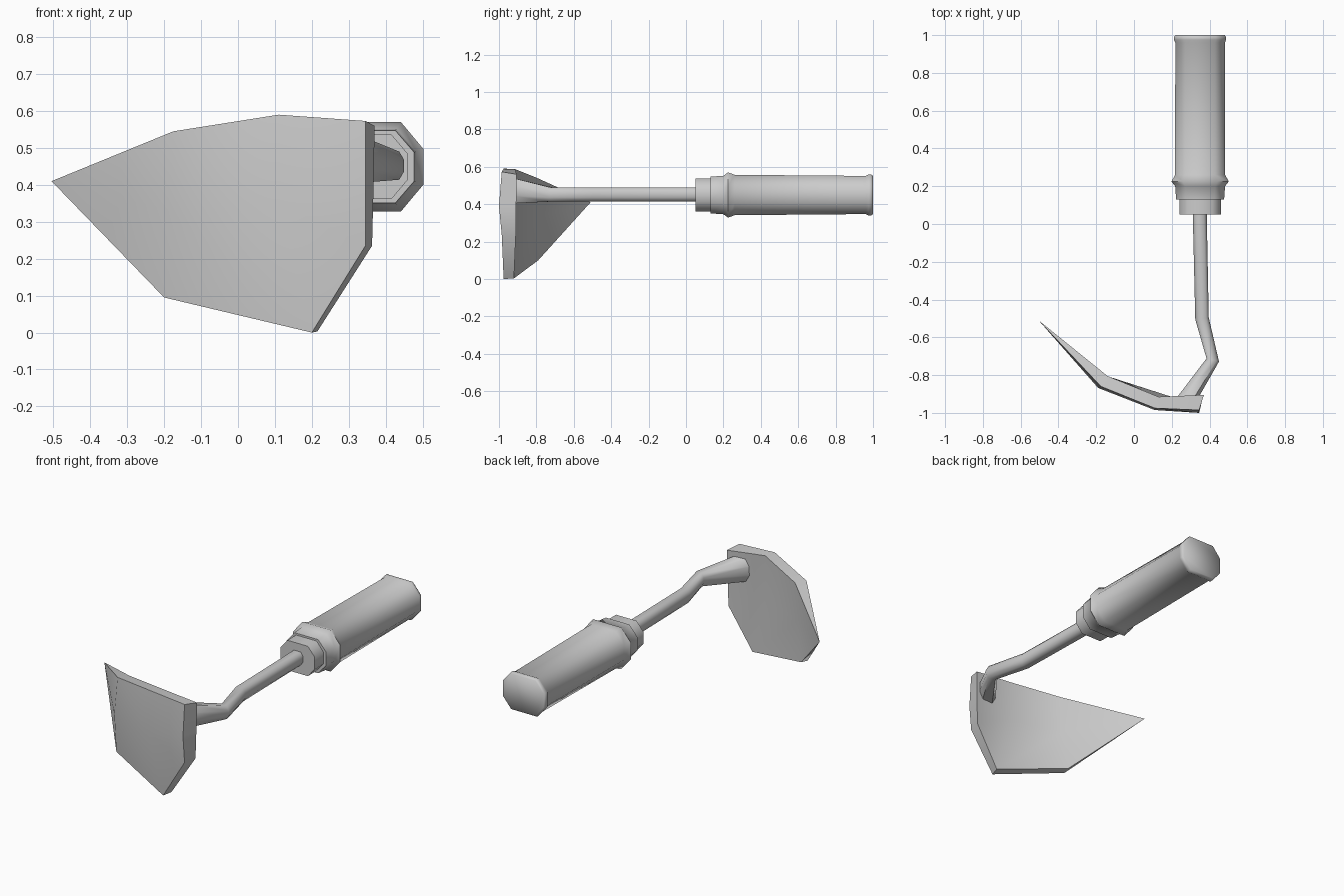
import bpy, bmesh
from mathutils import Vector
from math import radians

if "Cube" in bpy.data.objects:
    bpy.data.objects.remove(bpy.data.objects["Cube"])


def finish(bm, name, angle):
    bmesh.ops.recalc_face_normals(bm, faces=bm.faces[:])
    mesh = bpy.data.meshes.new(name)
    bm.to_mesh(mesh)
    bm.free()
    ob = bpy.data.objects.new(name, mesh)
    bpy.context.collection.objects.link(ob)
    bpy.ops.object.select_all(action='DESELECT')
    ob.select_set(True)
    bpy.context.view_layer.objects.active = ob
    bpy.ops.object.shade_smooth_by_angle(angle=radians(angle))
    return ob


# Flat-topped octagon as fractions of half width / half height
OCT = [(1, .4), (.6, 1), (-.6, 1), (-1, .4),
       (-1, -.4), (-.6, -1), (.6, -1), (1, -.4)]


def loft(name, sections, angle):
    """Skin octagons; section = centre, sideways direction, half width, half height."""
    bm = bmesh.new()
    rings = []
    for centre, side, hw, hh in sections:
        s = Vector((*side, 0)).normalized()
        rings.append([bm.verts.new(Vector(centre) + s * hw * u + Vector((0, 0, hh * v)))
                      for u, v in OCT])
    for a, b in zip(rings, rings[1:]):
        for i in range(8):
            j = (i + 1) % 8
            bm.faces.new((a[i], a[j], b[j], b[i]))
    bm.faces.new(rings[0])
    bm.faces.new(rings[-1])
    return finish(bm, name, angle)


def straight(profile):
    return [((.35, y, .449), (1, 0), hw, hh) for y, hw, hh in profile]


# Ferrule between the stem and the grip
loft("ferrule", straight([(.05, .11, .087), (.135, .11, .087)]), 60)

# Grip with a collar ring and a rounded butt
loft("grip", straight([(.13, .127, .098), (.20, .132, .103), (.225, .152, .121),
                       (.26, .132, .108), (.60, .132, .105), (.96, .131, .102),
                       (.975, .138, .109), (.99, .138, .109), (1.0, .130, .103)]), 60)

# Bent stem, flaring where it joins the blade
loft("stem", [((.348, .06, .452), (1, 0), .037, .038),
              ((.360, -.50, .452), (1, .15), .036, .038),
              ((.417, -.72, .452), (1, -.25), .034, .038),
              ((.280, -.925, .472), (1, 0), .058, .068)], 60)

# Blade: outer and inner skins meeting at the tip
OUTER = [(-.175, -.86, .545), (-.19, -.868, .33), (-.2, -.835, .095),
         (.11, -.975, .59), (.11, -.985, .35), (.20, -.975, 0),
         (.345, -.985, .573), (.345, -1, .39), (.345, -.985, .235)]
INNER = [(-.14, -.805, .544), (-.16, -.80, .33), (-.19, -.79, .10),
         (.13, -.915, .588), (.13, -.92, .35), (.215, -.92, .003),
         (.37, -.905, .56), (.367, -.908, .39), (.363, -.91, .235)]
bm = bmesh.new()
tip = bm.verts.new((-.505, -.51, .41))
skins = [[bm.verts.new(p) for p in pts] for pts in (OUTER, INNER)]
for v in skins:
    for i in (0, 1):
        bm.faces.new((tip, v[i], v[i + 1]))
        for c in (0, 3):
            bm.faces.new((v[c + i], v[c + i + 1], v[c + i + 4], v[c + i + 3]))
# Rim joining the two skins
rim = [0, 3, 6, 7, 8, 5, 2]
o, n = skins
for a, b in zip(rim, rim[1:]):
    bm.faces.new((o[a], o[b], n[b], n[a]))
bm.faces.new((tip, o[0], n[0]))
bm.faces.new((tip, o[2], n[2]))
finish(bm, "blade", 45)
